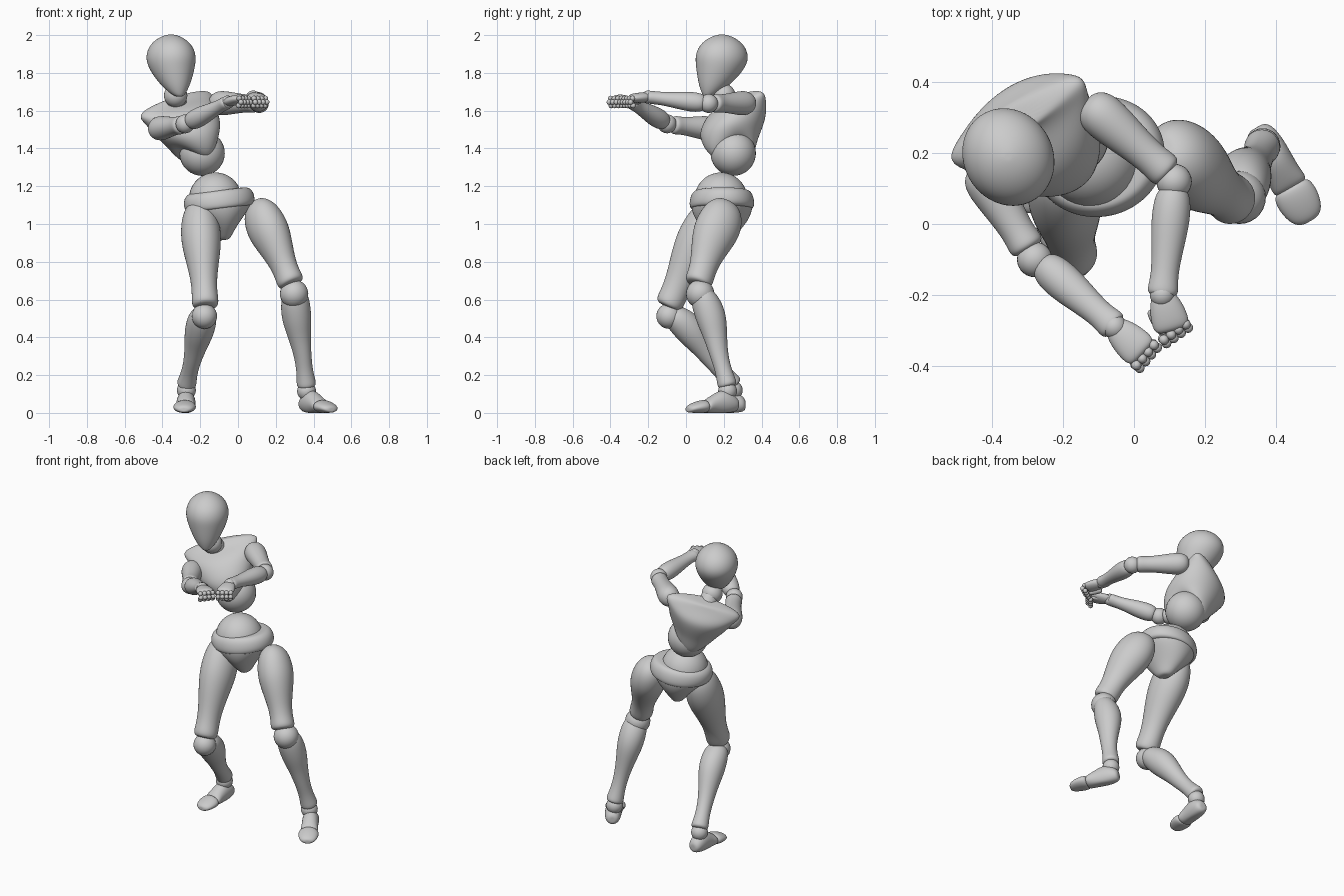
import bpy, bmesh
from math import sin, cos, pi
from mathutils import Vector as V


def finish(name, bm, levels=0):
    bmesh.ops.recalc_face_normals(bm, faces=bm.faces[:])
    for f in bm.faces:
        f.smooth = True
    me = bpy.data.meshes.new(name)
    bm.to_mesh(me)
    bm.free()
    ob = bpy.data.objects.new(name, me)
    bpy.context.collection.objects.link(ob)
    if levels:
        ob.modifiers.new("Smooth", 'SUBSURF').levels = levels
        ob.modifiers["Smooth"].render_levels = levels
    return ob


def ball(name, c, r, seg=28):
    bm = bmesh.new()
    bmesh.ops.create_uvsphere(bm, u_segments=seg, v_segments=seg // 2, radius=r)
    bmesh.ops.translate(bm, verts=bm.verts[:], vec=V(c))
    return finish(name, bm)


def loft(name, a, b, ref, secs, unit=False, lift=0.0, floor=None, n=20):
    """Elliptic rings (t, half width, half depth, offset along ref) from a to b."""
    a, b, ref = V(a), V(b), V(ref)
    axis = b - a
    d = axis.normalized()
    if unit:
        axis = d
    side = d.cross(ref).normalized()
    fwd = side.cross(d)
    bm = bmesh.new()
    rings, mids = [], []
    for s in secs:
        t, w, h = s[:3]
        mid = a + axis * t + fwd * (s[3] if len(s) > 3 else 0)
        ring = []
        for i in range(n):
            q = 2 * pi * i / n
            p = mid + side * w * cos(q) + fwd * h * sin(q)
            p += d * lift * cos(q) ** 2 * max(0, 1 - t / 0.2)
            if floor is not None:
                p.z = max(p.z, floor)
            ring.append(bm.verts.new(p))
        rings.append(ring)
        mids.append(mid)
    for r, s in zip(rings, rings[1:]):
        for i in range(n):
            j = (i + 1) % n
            bm.faces.new((r[i], r[j], s[j], s[i]))
    for r, m in ((rings[0], mids[0]), (rings[-1], mids[-1])):
        pole = bm.verts.new(m)
        for i in range(n):
            bm.faces.new((r[i], r[(i + 1) % n], pole))
    return finish(name, bm, 2)


# Head and neck
face = V((0.5, -0.86, 0))
loft("head", (-0.355, 0.19, 0), (-0.355, 0.19, 1), face, [
    (1.675, .018, .02, .088), (1.69, .04, .042, .075), (1.73, .072, .08, .05),
    (1.78, .1, .113, .025), (1.84, .125, .14, .004), (1.89, .131, .147, 0),
    (1.94, .115, .128, 0), (1.975, .082, .09, 0), (1.995, .045, .05, 0), (2.003, .015, .015, 0)])
ball("neck_ball", (-0.33, 0.2, 1.68), 0.062)
loft("neck", (-0.325, 0.26, 1.6), (-0.33, 0.21, 1.69), face,
     [(0, .07, .07), (.5, .055, .055), (1, .05, .05)])

# Chest, with the rib edge raised at both sides over the abdomen ball
up = V((-0.35, 0.07, 0.93)).normalized()
low = V((-0.19, 0.24, 1.30))
loft("chest", low, low + up, (0.47, -0.87, 0.2), [
    (.02, .075, .085, .01), (.05, .115, .125, .015), (.10, .14, .145, .025), (.16, .16, .155, .03),
    (.22, .18, .155, .015), (.28, .2, .145, -.005), (.32, .215, .12, -.02), (.355, .235, .075, -.03),
    (.385, .21, .05, -.03), (.40, .1, .045, -.025)], unit=True, lift=0.12)
ball("abdomen_ball", (-0.19, 0.25, 1.375), 0.12, 36)
ball("belly_ball", (-0.12, 0.185, 1.133), 0.14, 36)

# Pelvis wedge and hip band
hip_low, hip_top = (-0.075, 0.19, 0.915), (-0.108, 0.19, 1.19)
hip_face = (0.25, -0.97, 0)
loft("pelvis", hip_low, hip_top, hip_face, [
    (0, .03, .045), (.03, .05, .075), (.07, .08, .115), (.12, .125, .15),
    (.17, .17, .165), (.21, .18, .165), (.24, .16, .15)], unit=True)
loft("hip_band", hip_low, hip_top, hip_face, [
    (.165, .16, .15), (.17, .184, .17), (.2, .194, .174), (.24, .188, .165),
    (.262, .165, .148), (.265, .14, .13)], unit=True)

# Legs
THIGH = [(-.1, .025, .04), (-.06, .06, .075), (.04, .092, .108), (.2, .107, .125), (.36, .106, .122, .005),
         (.55, .088, .1, .008), (.74, .07, .078, .005), (.88, .068, .074), (.97, .073, .076),
         (1.02, .066, .066), (1.03, .04, .04)]
SHIN = [(-.06, .035, .035), (-.04, .06, .055), (.04, .076, .072, -.005), (.16, .08, .082, -.012),
        (.3, .076, .08, -.014), (.46, .06, .064, -.01), (.65, .046, .05), (.82, .043, .044),
        (.94, .05, .05), (1.0, .053, .053), (1.02, .035, .035)]
FOOT = [(0, .024, .025, .043), (.05, .042, .042, .047), (.2, .05, .062, .056), (.34, .05, .065, .056),
        (.5, .049, .05, .045), (.62, .054, .037, .036), (.65, .045, .028, .033)]
TOES = [(.63, .045, .028, .033), (.66, .058, .036, .034), (.76, .062, .034, .032), (.88, .056, .027, .027),
        (.97, .042, .02, .021), (1.0, .02, .012, .018)]
legs = {
    "right": dict(hip=(-.205, .15, 1.07), knee=(-.173, -.09, .575), ball=(-.178, -.09, .512), r=.067,
                  shin=(-.183, -.062, .515), ankle=(-.273, .25, .15), heel=(-.27, .315, 0),
                  toe=(-.287, .03, 0), ref=(.1, -1, 0)),
    "left": dict(hip=(.11, .205, 1.08), knee=(.28, .065, .69), ball=(.297, .075, .63), r=.075,
                 shin=(.302, .088, .62), ankle=(.363, .22, .145), heel=(.345, .272, 0),
                 toe=(.497, .008, 0), ref=(.45, -.9, 0)),
}
for s, g in legs.items():
    loft(s + "_thigh", g["hip"], g["knee"], g["ref"], THIGH)
    ball(s + "_knee", g["ball"], g["r"])
    loft(s + "_shin", g["shin"], g["ankle"], g["ref"], SHIN)
    ball(s + "_ankle", V(g["ankle"]) - V((0, 0, .03)), .05)
    loft(s + "_foot", g["heel"], g["toe"], (0, 0, 1), FOOT, floor=0)
    loft(s + "_toes", g["heel"], g["toe"], (0, 0, 1), TOES, floor=0)

# Arms and hands
UPPER = [(-.18, .025, .025), (-.13, .05, .05), (0, .066, .066), (.2, .064, .064), (.5, .053, .053),
         (.75, .047, .047), (.9, .052, .05), (.97, .048, .046), (1, .025, .025)]
FORE = [(-.02, .025, .025), (.0, .043, .043), (.12, .054, .053), (.32, .055, .052), (.6, .044, .04),
        (.82, .038, .034), (.95, .045, .036), (1.0, .04, .032), (1.02, .02, .02)]
PALM = [(-.1, .02, .015), (0, .034, .024), (.35, .048, .028), (.8, .054, .026), (1, .048, .02), (1.06, .03, .01)]
arms = {
    "right": dict(shoulder=(-.42, .13, 1.505), elbow=(-.295, -.075, 1.525), ball=(-.28, -.1, 1.53),
                  fore=(-.255, -.115, 1.54), wrist=(-.055, -.29, 1.645), knuckle=(.022, -.362, 1.665),
                  row=(.065, .075, 0), thumb=(-.055, -.3, 1.65)),
    "left": dict(shoulder=(-.1, .315, 1.64), elbow=(.1, .14, 1.638), ball=(.113, .12, 1.638),
                 fore=(.112, .095, 1.64), wrist=(.08, -.2, 1.672), knuckle=(.108, -.295, 1.665),
                 row=(.085, .06, 0), thumb=(.05, -.24, 1.65)),
}
for s, g in arms.items():
    loft(s + "_upper_arm", g["shoulder"], g["elbow"], (0, 0, 1), UPPER)
    ball(s + "_elbow", g["ball"], .05)
    loft(s + "_forearm", g["fore"], g["wrist"], (0, 0, 1), FORE)
    wrist, k, row = V(g["wrist"]), V(g["knuckle"]), V(g["row"]).normalized()
    ball(s + "_wrist", wrist, .035)
    loft(s + "_palm", wrist, k, (0, 0, 1), PALM)
    out = V((row.y, -row.x, 0))
    # Curled fingers, three joints each
    for i in range(4):
        base = k + row * (i - 1.5) * .025 + out * .012
        for j, (o, z) in enumerate(((0, 0), (.012, -.02), (-.004, -.038))):
            ball(f"{s}_finger_{i + 1}_joint_{j + 1}", base + out * o + V((0, 0, z)), .0145, 12)
    tip = k - row * (.03 if s == "left" else -.03) - V((0, 0, .02))
    loft(s + "_thumb", g["thumb"], tip, (0, 0, 1),
         [(0, .012, .012), (.1, .02, .018), (.6, .018, .016), (.95, .013, .012), (1, .006, .006)], n=12)
